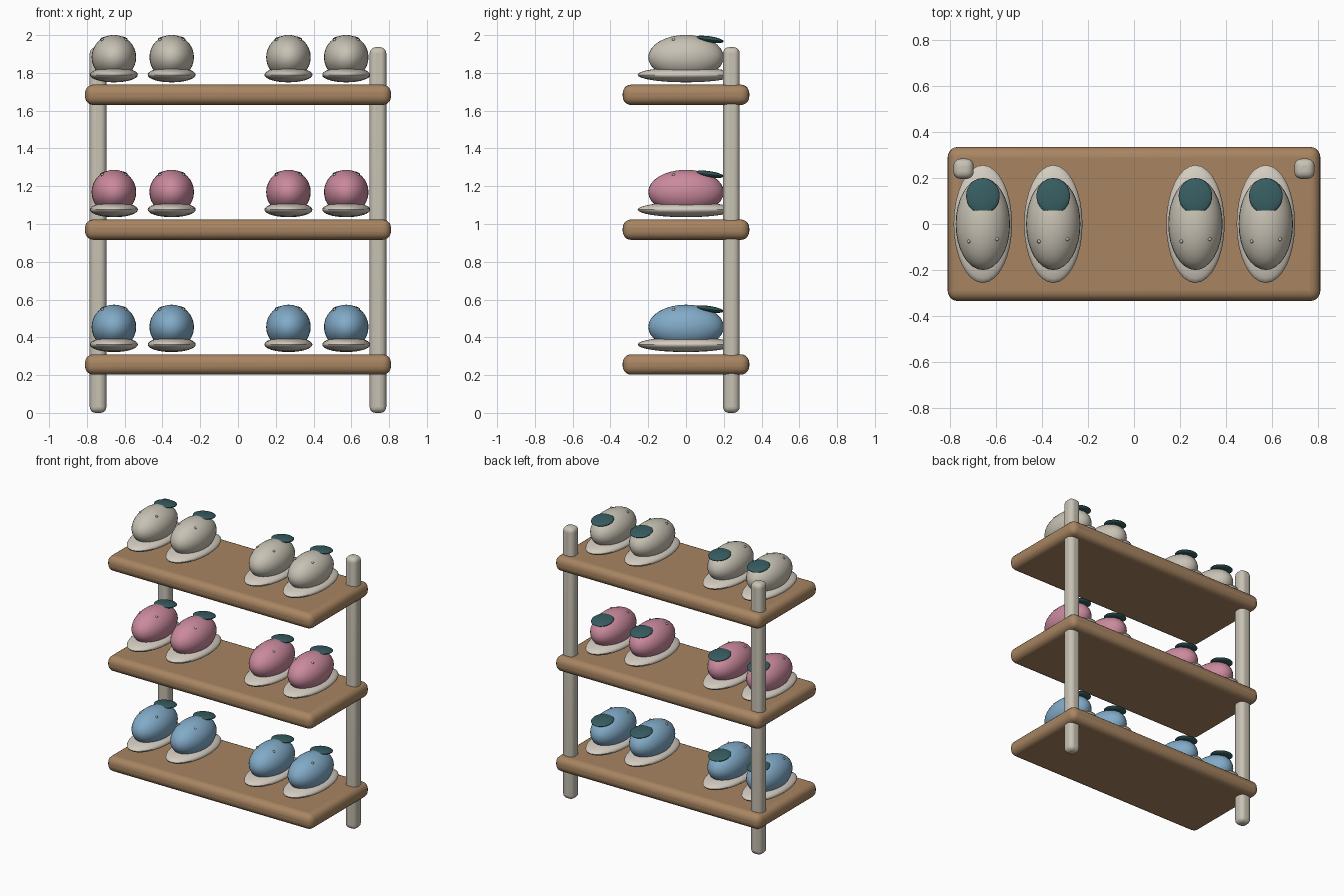
import bpy
import math

if "Cube" in bpy.data.objects:
    bpy.data.objects.remove(bpy.data.objects["Cube"])


def material(name, r, g, b):
    """Flat material from 0-255 sRGB values."""
    def lin(c):
        c /= 255
        return c / 12.92 if c <= 0.04045 else ((c + 0.055) / 1.055) ** 2.4
    m = bpy.data.materials.new(name)
    m.diffuse_color = (lin(r), lin(g), lin(b), 1)
    m.use_nodes = True
    m.node_tree.nodes["Principled BSDF"].inputs["Base Color"].default_value = m.diffuse_color
    return m


WOOD = material("wood", 168, 133, 98)
POST = material("post_grey", 200, 194, 180)
SOLE = material("sole_cream", 212, 204, 192)
STONE = material("stone_grey", 200, 194, 180)
PINK = material("pink", 203, 138, 158)
BLUE = material("blue", 130, 171, 200)
TEAL = material("dark_teal", 54, 92, 96)


def finish(obj, name, mat):
    obj.name = name
    obj.data.materials.append(mat)
    bpy.ops.object.shade_smooth_by_angle(angle=math.radians(40))
    return obj


def rounded_box(name, loc, size, radius, mat):
    bpy.ops.mesh.primitive_cube_add(size=1, location=loc)
    obj = bpy.context.object
    obj.scale = size
    bpy.ops.object.transform_apply(location=False, rotation=False, scale=True)
    bevel = obj.modifiers.new("rounding", "BEVEL")
    bevel.width = radius
    bevel.segments = 5
    bevel.limit_method = "NONE"
    return finish(obj, name, mat)


def ellipsoid(name, loc, radii, mat, tilt=0, segments=32, rings=16):
    bpy.ops.mesh.primitive_uv_sphere_add(segments=segments, ring_count=rings,
                                         radius=1, location=loc)
    obj = bpy.context.object
    obj.scale = radii
    obj.rotation_euler.x = tilt
    bpy.ops.object.transform_apply(location=False, rotation=True, scale=True)
    return finish(obj, name, mat)


def shoe(x, base, mat):
    """One slip-on shoe standing on a shelf top at height base."""
    ellipsoid("shoe_sole", (x, 0, base + 0.052), (0.127, 0.256, 0.04), SOLE)
    ellipsoid("shoe_upper", (x, 0, base + 0.145), (0.118, 0.2, 0.118), mat)
    # foot opening: thin disc sinking into the upper towards the toe
    ellipsoid("shoe_opening", (x, 0.122, base + 0.239), (0.073, 0.078, 0.017),
              TEAL, tilt=math.radians(-8))
    # lace eyelets
    for dx, y in ((-0.062, -0.076), (0.062, -0.066)):
        ellipsoid("shoe_eyelet", (x + dx, y, base + 0.237),
                  (0.008, 0.008, 0.008), POST, segments=12, rings=6)


# two rear posts
for side in (-1, 1):
    rounded_box("rear_post", (side * 0.741, 0.24, 0.968),
                (0.088, 0.088, 1.936), 0.032, POST)

# three shelves, each with two pairs of shoes
for level, colour in enumerate((BLUE, PINK, STONE)):
    top = 0.31 + 0.714 * level
    rounded_box("shelf", (0, 0, top - 0.054), (1.62, 0.67, 0.108), 0.045, WOOD)
    for pair_x in (-0.504, 0.42):
        for side in (-1, 1):
            shoe(pair_x + side * 0.153, top, colour)
